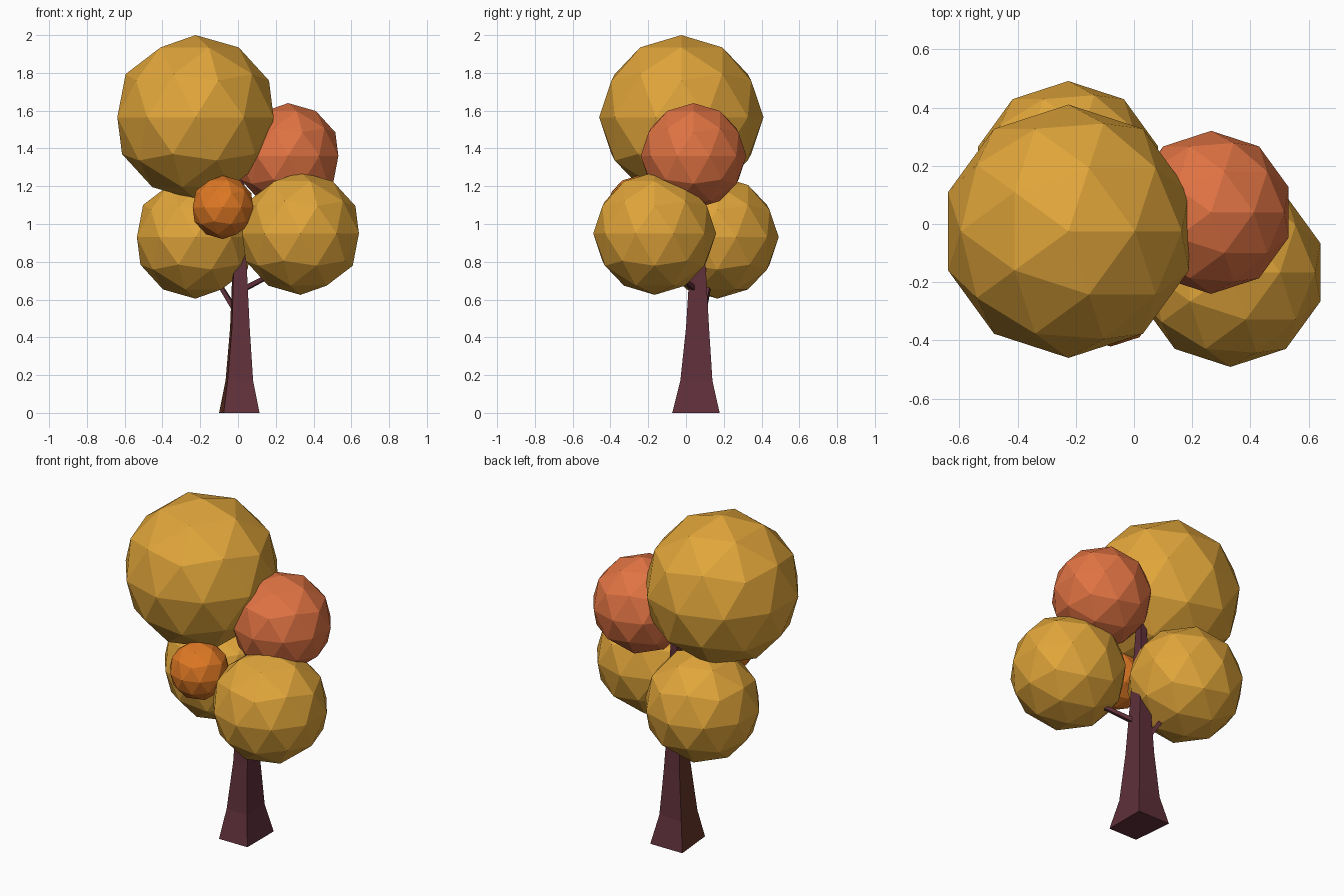
import bpy, bmesh
from mathutils import Vector

if "Cube" in bpy.data.objects:
    bpy.data.objects.remove(bpy.data.objects["Cube"])


def material(name, r, g, b):
    lin = [(c / 255 / 12.92) if c / 255 <= 0.04045 else ((c / 255 + 0.055) / 1.055) ** 2.4
           for c in (r, g, b)]
    m = bpy.data.materials.new(name)
    m.diffuse_color = (*lin, 1)
    m.use_nodes = True
    m.node_tree.nodes["Principled BSDF"].inputs["Base Color"].default_value = m.diffuse_color
    return m


yellow = material("golden_leaf", 224, 165, 58)
red = material("red_leaf", 224, 115, 67)
orange = material("orange_leaf", 222, 120, 36)
bark = material("plum_bark", 95, 48, 58)
brown = material("brown_bark", 104, 54, 40)


def add_object(name, bm, *mats):
    me = bpy.data.meshes.new(name)
    bm.to_mesh(me)
    bm.free()
    for m in mats:
        me.materials.append(m)
    ob = bpy.data.objects.new(name, me)
    bpy.context.collection.objects.link(ob)
    return ob


def loft(bm, rings):
    # Skin a list of four-cornered rings and cap both ends
    vs = [[bm.verts.new(p) for p in ring] for ring in rings]
    for a, b in zip(vs, vs[1:]):
        for i in range(4):
            j = (i + 1) % 4
            bm.faces.new((a[i], a[j], b[j], b[i]))
    bm.faces.new(vs[0][::-1])
    bm.faces.new(vs[-1])
    bmesh.ops.recalc_face_normals(bm, faces=bm.faces)


# Foliage balls: low-poly icospheres
for name, mat, centre, r in [
    ("top_foliage", yellow, (-0.225, -0.025, 1.565), 0.435),
    ("right_foliage", yellow, (0.331, -0.166, 0.95), 0.325),
    ("left_foliage", yellow, (-0.226, 0.166, 0.93), 0.325),
    ("red_foliage", red, (0.265, 0.04, 1.36), 0.28),
    ("small_foliage", orange, (-0.08, -0.253, 1.088), 0.168),
]:
    bm = bmesh.new()
    bmesh.ops.create_icosphere(bm, subdivisions=2, radius=r)
    ob = add_object(name, bm, mat)
    ob.location = centre

# Trunk: flared four-sided taper (z, front-left x, back-left x, right x, front y, back y)
rings = []
for z, xf, xb, xr, y0, y1 in [
    (0.0, -0.076, -0.10, 0.114, -0.073, 0.178),
    (0.17, -0.055, -0.066, 0.08, -0.03, 0.14),
    (0.45, -0.032, -0.042, 0.062, 0.0, 0.122),
    (0.8, -0.022, -0.028, 0.045, 0.022, 0.103),
    (1.32, 0.0, -0.003, 0.03, 0.06, 0.1),
]:
    rings.append([(xf, y0, z), (xr, y0, z), (xr, y1, z), (xb, y1, z)])
bm = bmesh.new()
loft(bm, rings)
for f in bm.faces:
    if f.normal.x < -0.7:  # left side is browner
        f.material_index = 1
add_object("trunk", bm, bark, brown)

# Branches: thin tapered sticks reaching into the lower foliage
for name, a, b in [
    ("left_branch", (0.0, 0.09, 0.52), (-0.16, 0.14, 0.78)),
    ("right_branch", (0.02, 0.05, 0.65), (0.25, -0.09, 0.77)),
]:
    a, b = Vector(a), Vector(b)
    d = (b - a).normalized()
    u = d.cross(Vector((0, 0, 1))).normalized()
    v = d.cross(u)
    bm = bmesh.new()
    loft(bm, [[p + (s * u + t * v) * r for s, t in ((1, 1), (-1, 1), (-1, -1), (1, -1))]
              for p, r in ((a, 0.013), (b, 0.009))])
    add_object(name, bm, bark)
